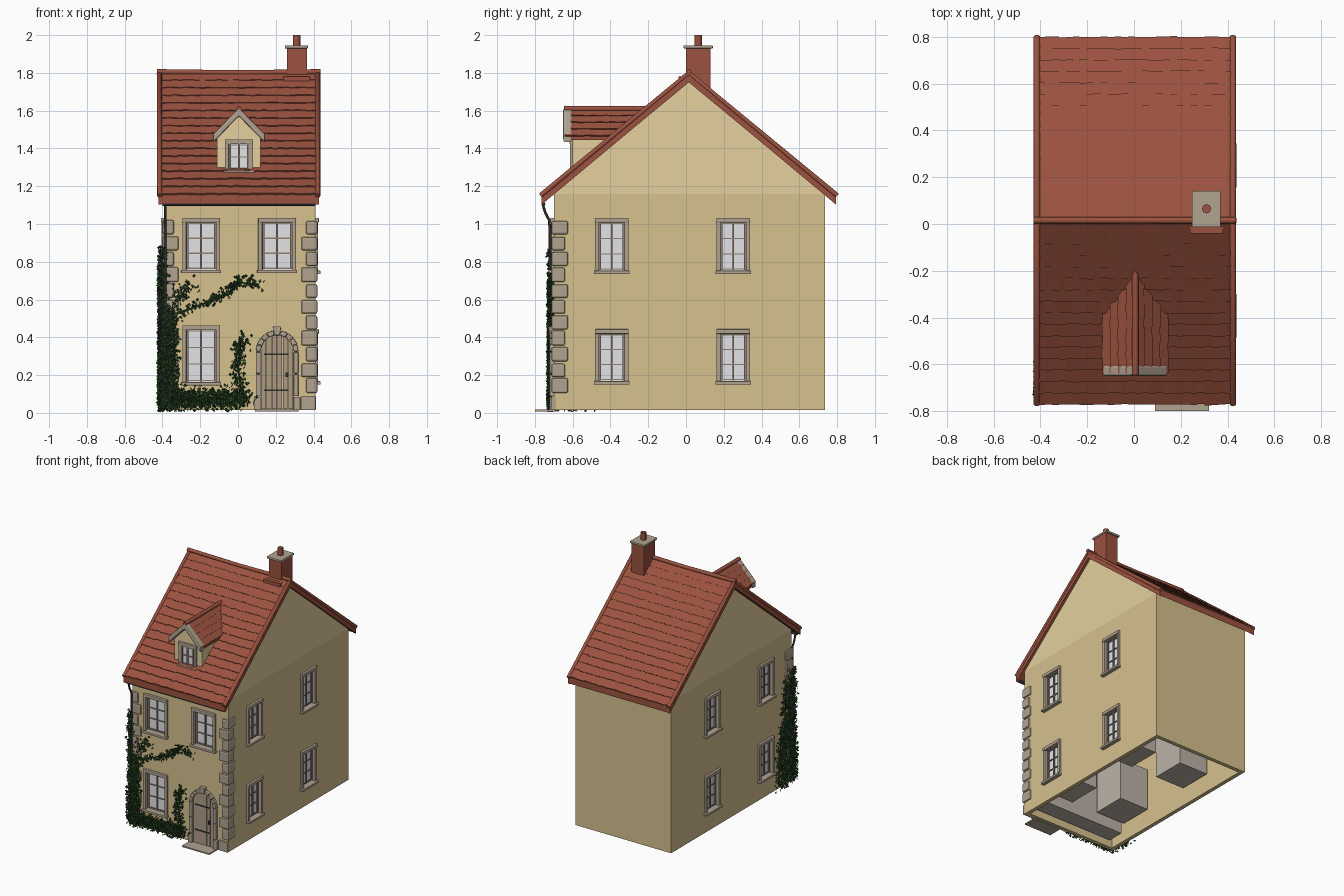
import bpy, bmesh, math, random
from mathutils import Matrix, Vector

random.seed(4)
if "Cube" in bpy.data.objects:
    bpy.data.objects.remove(bpy.data.objects["Cube"])


def material(name, r, g, b):
    m = bpy.data.materials.new(name)
    m.use_nodes = True
    m.diffuse_color = (r, g, b, 1)
    m.node_tree.nodes["Principled BSDF"].inputs["Base Color"].default_value = (r, g, b, 1)
    return m


PLASTER = material("plaster", 0.68, 0.54, 0.275)
GABLE = material("pale plaster", 0.78, 0.63, 0.345)
TILE = material("clay tile", 0.33, 0.085, 0.05)
STONE = material("stone", 0.44, 0.365, 0.28)
FRAME = material("window wood", 0.27, 0.215, 0.17)
GLASS = material("glass", 0.78, 0.78, 0.81)
DOOR = material("door wood", 0.42, 0.33, 0.23)
IRON = material("iron", 0.03, 0.03, 0.03)
IVY = material("ivy green", 0.025, 0.075, 0.02)
ROOM = material("room grey", 0.50, 0.45, 0.39)


def box(bm, lo, hi, m=Matrix()):
    lo, hi = Vector(lo), Vector(hi)
    bmesh.ops.create_cube(bm, size=1, matrix=m @ Matrix.Translation((lo + hi) / 2) @ Matrix.Diagonal((*(hi - lo), 1)))


def prism(bm, pts, axis, a, b):
    place = (lambda p, d: (d, *p)) if axis == "x" else (lambda p, d: (p[0], d, p[1]))
    lo = [bm.verts.new(place(p, a)) for p in pts]
    hi = [bm.verts.new(place(p, b)) for p in pts]
    faces = [bm.faces.new(lo), bm.faces.new(hi[::-1])]
    for i in range(len(pts)):
        j = (i + 1) % len(pts)
        faces.append(bm.faces.new((lo[j], lo[i], hi[i], hi[j])))
    bmesh.ops.recalc_face_normals(bm, faces=faces)


def chevron(a, c, b, eave, ridge, t):
    return [(a, eave), (c, ridge), (b, eave), (b, eave - t), (c, ridge - t), (a, eave - t)]


def finish(name, bm, *mats, bevel=0):
    me = bpy.data.meshes.new(name)
    bm.to_mesh(me)
    bm.free()
    ob = bpy.data.objects.new(name, me)
    bpy.context.collection.objects.link(ob)
    for m in mats:
        me.materials.append(m)
    if bevel:
        mod = ob.modifiers.new("Bevel", "BEVEL")
        mod.width, mod.segments = bevel, 2
    return ob


def single(name, mat, lo, hi, bevel=0):
    bm = bmesh.new()
    box(bm, lo, hi)
    return finish(name, bm, mat, bevel=bevel)


def pipe(name, mat, radius, *paths):
    cu = bpy.data.curves.new(name, "CURVE")
    cu.dimensions, cu.bevel_depth, cu.bevel_resolution, cu.use_fill_caps = "3D", radius, 2, True
    for path in paths:
        sp = cu.splines.new("POLY")
        sp.points.add(len(path) - 1)
        for pt, co in zip(sp.points, path):
            pt.co = (*co, 1)
    cu.materials.append(mat)
    ob = bpy.data.objects.new(name, cu)
    bpy.context.collection.objects.link(ob)


# Windows: built in a wall frame of (across, up, outward)
surround, wood, panes, rooms, cutter = [bmesh.new() for _ in range(5)]


def window(origin, across, w, h, rows, depth=0.022, cut=True, room=False):
    u, up = Vector(across), Vector((0, 0, 1))
    m = Matrix.Translation(origin) @ Matrix((u, up, u.cross(up))).transposed().to_4x4()
    x, t = w / 2, 0.022
    for s in (-1, 1):
        a, b = sorted((s * x, s * (x - t)))
        box(surround, (a, 0, -0.02 if cut else 0), (b, h, 0.014), m)
        a, b = sorted((s * (x - t), s * (x - t - 0.01)))
        box(wood, (a, t, -depth), (b, h - t, 0.012 - depth), m)
    box(surround, (-x, h - t, -0.02 if cut else 0), (x, h + 0.003, 0.018), m)
    box(surround, (-x - 0.006, 0, -0.02 if cut else 0), (x + 0.006, t * 0.8, 0.028), m)
    box(wood, (-0.005, t, -depth), (0.005, h - t, 0.012 - depth), m)
    for i in range(rows + 1):
        z = t + 0.004 + (h - 2 * t - 0.008) * i / rows
        box(wood, (t - x, z - 0.003, -depth), (x - t, z + 0.003, 0.010 - depth), m)
    box(panes, (t - x, t * 0.7, -depth - 0.004), (x - t, h - t, 0.003 - depth), m)
    if cut:
        box(cutter, (t - x - 0.004, t * 0.7, -0.1), (x - t + 0.004, h - t + 0.004, 0.1), m)
    if room:
        box(rooms, (-x - 0.04, -0.01, -0.29), (x + 0.04, h + 0.02, -0.046), m)


for x, z, h in ((-0.195, 0.74, 0.29), (0.207, 0.74, 0.29), (-0.195, 0.145, 0.315)):
    window((x, -0.70, z), (1, 0, 0), 0.2, h, 3)
for y in (-0.393, 0.25):
    for z, h in ((0.735, 0.295), (0.15, 0.29)):
        window((0.41, y, z), (0, 1, 0), 0.178, h, 3, room=z < 0.5)
        window((-0.39, y, z), (0, -1, 0), 0.178, h, 3, room=z < 0.5)
window((0.005, -0.60, 1.265), (1, 0, 0), 0.15, 0.18, 2, depth=-0.002, cut=False)
box(rooms, (-0.33, -0.655, 0.06), (0.35, -0.53, 0.47))
finish("window_surrounds", surround, STONE, bevel=0.004)
finish("window_frames", wood, FRAME)
finish("window_panes", panes, GLASS)
finish("room_boxes", rooms, ROOM)

# House shell: open below, hollow, with window openings
bm = bmesh.new()
prism(bm, [(-0.70, 0.015), (-0.70, 1.16), (0.015, 1.755), (0.735, 1.16), (0.735, 0.015)], "x", -0.39, 0.41)
floor = [f for f in bm.faces if f.normal.z < -0.9]
bmesh.ops.delete(bm, geom=floor, context="FACES_ONLY")
bmesh.ops.bisect_plane(bm, geom=bm.verts[:] + bm.edges[:] + bm.faces[:], plane_co=(0, 0, 1.16), plane_no=(0, 0, 1))
for f in bm.faces:
    f.material_index = int(f.calc_center_median().z > 1.17)
walls = finish("walls", bm, PLASTER, GABLE)
cut_ob = finish("window_cutter", cutter)
cut_ob.hide_render = True
mod = walls.modifiers.new("Thickness", "SOLIDIFY")
mod.thickness, mod.offset = 0.042, -1
mod = walls.modifiers.new("Openings", "BOOLEAN")
mod.object, mod.operation, mod.solver = cut_ob, "DIFFERENCE", "EXACT"
bpy.context.view_layer.objects.active = walls
for name in ("Thickness", "Openings"):
    bpy.ops.object.modifier_apply(modifier=name)
bpy.data.objects.remove(cut_ob)

# Dormer walls
bm = bmesh.new()
prism(bm, [(-0.11, 1.25), (-0.11, 1.46), (0.005, 1.58), (0.12, 1.46), (0.12, 1.25)], "y", -0.60, -0.25)
finish("dormer_walls", bm, GABLE)

# Roof slabs, verges and ridge rolls
bm = bmesh.new()
prism(bm, chevron(-0.765, 0.015, 0.795, 1.155, 1.80, 0.05), "x", -0.415, 0.425)
for x in (-0.422, 0.41):
    prism(bm, chevron(-0.765, 0.015, 0.795, 1.15, 1.80, 0.048), "x", x, x + 0.019)
prism(bm, chevron(-0.13, 0.005, 0.14, 1.465, 1.607, 0.02), "y", -0.64, -0.25)
finish("roof_slabs", bm, TILE)
pipe("verge_rolls", TILE, 0.014, *[[(x, -0.77, 1.15), (x, 0.015, 1.80), (x, 0.80, 1.15)] for x in (-0.415, 0.423)])
pipe("ridge_rolls", TILE, 0.014, [(-0.43, 0.015, 1.806), (0.0, 0.015, 1.80), (0.437, 0.015, 1.806)],
     [(0.005, -0.645, 1.61), (0.005, -0.2, 1.61)])
bm = bmesh.new()
prism(bm, chevron(-0.132, 0.005, 0.142, 1.476, 1.616, 0.046), "y", -0.65, -0.605)
finish("dormer_bargeboards", bm, STONE, bevel=0.008)


# Overlapping tile courses with uneven lower edges, flatter towards the ridge
def courses(bm, start, along, up, rows, cols, low_lift, top_lift):
    o, a, u = Vector(start), Vector(along), Vector(up)
    n = a.cross(u).normalized()
    for r in range(rows):
        top = min(1, (r + 1.1) / rows)
        for c in range(cols):
            low = (r + random.uniform(-0.06, 0.04)) / rows
            lift = n * (low_lift + (top_lift - low_lift) * r / rows + random.uniform(0, 0.002))
            l, k = o + a * c / cols, o + a * (c + 1) / cols
            base = [bm.verts.new(p + u * low) for p in (l, k)]
            edge = [bm.verts.new(p + u * low + lift) for p in (l, k)]
            back = [bm.verts.new(p + u * top + n * 0.001) for p in (k, l)]
            bm.faces.new(edge + back)
            bm.faces.new((base[0], base[1], edge[1], edge[0]))


bm = bmesh.new()
courses(bm, (-0.41, -0.765, 1.155), (0.83, 0, 0), (0, 0.78, 0.645), 16, 28, 0.010, 0.004)
courses(bm, (0.42, 0.795, 1.155), (-0.83, 0, 0), (0, -0.78, 0.645), 16, 28, 0.007, 0.002)
courses(bm, (0.14, -0.64, 1.465), (0, 0.4, 0), (-0.135, 0, 0.142), 4, 12, 0.008, 0.006)
courses(bm, (-0.13, -0.24, 1.465), (0, -0.4, 0), (0.135, 0, 0.142), 4, 12, 0.008, 0.006)
finish("roof_tiles", bm, TILE)

# Chimney
single("chimney_stack", TILE, (0.26, 0, 1.6), (0.365, 0.13, 1.93))
single("chimney_flashing", TILE, (0.24, -0.04, 1.72), (0.38, 0.0, 1.782))
single("chimney_cap", STONE, (0.248, -0.013, 1.93), (0.37, 0.142, 1.945), bevel=0.003)
pipe("chimney_pot", TILE, 0.02, [(0.31, 0.065, 1.94), (0.31, 0.065, 2.0)])

# Corner stones alternate long and short
bm = bmesh.new()
for side, corner in ((-1, -0.39), (1, 0.41)):
    for i in range(11):
        z = 0.105 + i * 0.084
        long = i % 2
        xs = sorted((corner + side * 0.01, corner - side * (0.075 if long else 0.05)))
        box(bm, (xs[0], -0.712, z), (xs[1], -0.64 if long else -0.625, z + random.uniform(0.07, 0.08)))
finish("corner_stones", bm, STONE, bevel=0.009)

# Arched door with planks, hinges and ring
cx, spring, radius = 0.207, 0.325, 0.087
bm = bmesh.new()
for i in range(6):
    x0, x1 = [-radius + radius * k / 3 for k in (i + 0.06, i + 0.94)]
    arc = [x0 + (x1 - x0) * k / 4 for k in range(5)]
    top = [(cx + x, spring + math.sqrt(radius ** 2 - x * x)) for x in arc]
    prism(bm, [(cx + x0, 0.02)] + top + [(cx + x1, 0.02)], "y", -0.708, -0.69)
finish("door_planks", bm, DOOR)
bm = bmesh.new()
for z in (0.12, 0.31):
    box(bm, (cx - 0.07, -0.712, z - 0.004), (cx + 0.06, -0.70, z + 0.004))
box(bm, (cx + 0.045, -0.72, 0.19), (cx + 0.06, -0.70, 0.215))
finish("door_ironwork", bm, IRON)
bm = bmesh.new()
for i in range(9):
    a0, a1 = [math.pi * (i + k) / 9 for k in (0.03, 0.97)]
    grow = 0.022 if i == 4 else 0
    ring = [(a0, radius), (a1, radius), (a1, radius + 0.026 + grow), (a0, radius + 0.026 + grow)]
    prism(bm, [(cx + r * math.cos(a), spring + r * math.sin(a)) for a, r in ring], "y", -0.722 - grow / 4, -0.69)
for s in (-1, 1):
    for z0, z1, w in ((0.015, 0.085, 0.036), (0.089, 0.205, 0.026), (0.209, 0.322, 0.026)):
        xs = sorted((cx + s * radius, cx + s * (radius + w)))
        box(bm, (xs[0], -0.722, z0), (xs[1], -0.69, z1))
box(bm, (0.335, -0.712, 0.015), (0.412, -0.69, 0.09))
finish("door_stones", bm, STONE, bevel=0.004)
single("door_step", STONE, (0.09, -0.80, 0.008), (0.32, -0.69, 0.018))

# Gutter and downpipe
pipe("gutter", IRON, 0.011, [(-0.40, -0.755, 1.107), (0.41, -0.755, 1.107)])
pipe("downpipe", IRON, 0.007, [(-0.385, -0.757, 1.10), (-0.385, -0.745, 1.06), (-0.385, -0.724, 1.02),
                               (-0.385, -0.72, 0.95), (-0.385, -0.72, 0.03)])

# Climbing ivy: leaves scattered about stems on the front and the right side wall
front = [([(-0.39, 0.03), (-0.385, 0.5)], 0.018, 700), ([(-0.345, 0.03), (-0.35, 0.52)], 0.018, 550),
         ([(-0.395, 0.5), (-0.40, 0.86)], 0.013, 220), ([(-0.38, 0.07), (0.03, 0.08)], 0.026, 1100),
         ([(0.02, 0.08), (0.0, 0.25), (0.02, 0.40)], 0.019, 220),
         ([(-0.34, 0.52), (-0.15, 0.59), (-0.05, 0.64), (0.0, 0.69), (0.11, 0.68)], 0.015, 220),
         ([(-0.37, 0.55), (-0.30, 0.62), (-0.26, 0.69)], 0.024, 80)]
side = [([(-0.68, 0.03), (-0.68, 0.85)], 0.022, 750), ([(-0.61, 0.03), (-0.62, 0.78)], 0.026, 600),
        ([(-0.54, 0.05), (-0.57, 0.45)], 0.028, 260)]
leaves, stems = bmesh.new(), []
for on_front, group in ((True, front), (False, side)):
    place = (lambda a, z, d: (a, -0.702 - d, z)) if on_front else (lambda a, z, d: (-0.392 - d, a, z))
    for path, spread, count in group:
        stems.append([place(a, z, 0.006) for a, z in path])
        for _ in range(count):
            t = random.random() * (len(path) - 1)
            p = Vector(path[int(t)]).lerp(Vector(path[int(t) + 1]), t % 1)
            z = max(0.012, p.y + random.gauss(0, spread))
            pos = Vector(place(p.x + random.gauss(0, spread), z, random.uniform(0.004, 0.03)))
            pos.x = max(pos.x, -0.424)
            turn = Matrix.Rotation(random.uniform(0, math.tau), 3, "Z") @ Matrix.Rotation(random.uniform(0.6, 2.2), 3, "X")
            s = random.uniform(0.008, 0.012)
            shape = [(0, -s, 0), (s, 0, s / 3), (0, s, 0), (-s, 0, s / 3)]
            v = [leaves.verts.new(pos + turn @ Vector(c)) for c in shape]
            leaves.faces.new(v[:3])
            leaves.faces.new((v[0], v[2], v[3]))
finish("ivy_leaves", leaves, IVY)
pipe("ivy_stems", IVY, 0.004, *stems)
